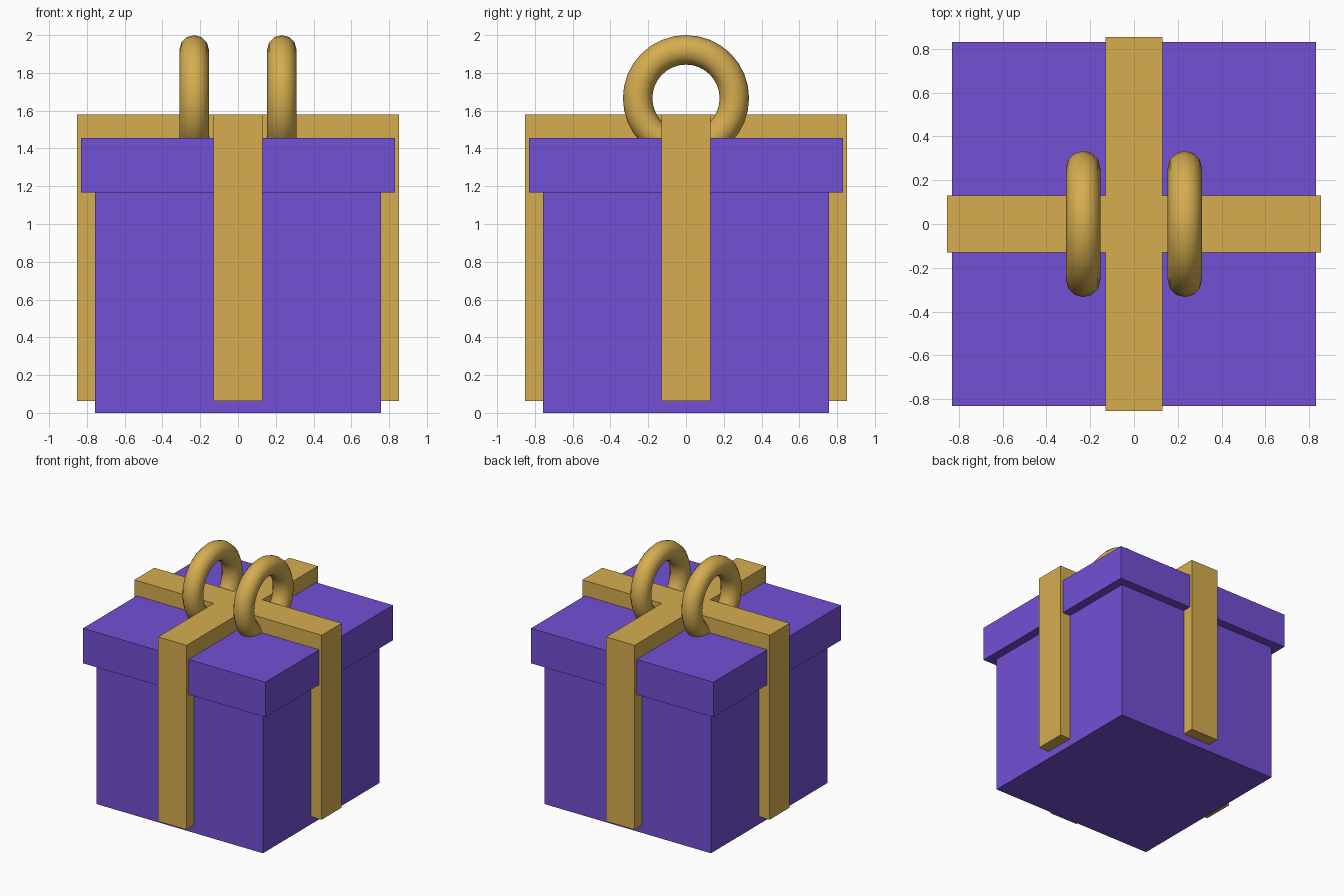
import bpy
import math

default = bpy.data.objects.get("Cube")
if default:
    bpy.data.objects.remove(default, do_unlink=True)


def make_material(name, rgb):
    mat = bpy.data.materials.new(name)
    mat.use_nodes = True
    colour = (*rgb, 1)
    mat.diffuse_color = colour
    mat.node_tree.nodes["Principled BSDF"].inputs["Base Color"].default_value = colour
    return mat


purple = make_material("purple paper", (0.17, 0.08, 0.66))
gold = make_material("gold ribbon", (0.67, 0.42, 0.08))


def box(name, width, depth, bottom, top, mat):
    """Box centred on the z axis, spanning bottom to top."""
    bpy.ops.mesh.primitive_cube_add(size=1, location=(0, 0, (bottom + top) / 2))
    obj = bpy.context.object
    obj.name = name
    obj.scale = (width, depth, top - bottom)
    bpy.ops.object.transform_apply(location=False, rotation=False, scale=True)
    obj.data.materials.append(mat)
    return obj


# Box body and overhanging lid
box("box_body", 1.515, 1.515, 0, 1.2, purple)
box("box_lid", 1.66, 1.66, 1.167, 1.455, purple)

# Crossing ribbon bands wrapped around the box
box("ribbon_front_to_back", 0.26, 1.706, 0.062, 1.58, gold)
box("ribbon_side_to_side", 1.706, 0.26, 0.062, 1.58, gold)

# Two bow loops standing on the lid
for name, side in (("bow_loop_left", 1), ("bow_loop_right", -1)):
    bpy.ops.mesh.primitive_torus_add(
        major_radius=0.256, minor_radius=0.078,
        major_segments=32, minor_segments=12,
        location=(side * 0.232, 0, 1.666), rotation=(0, math.pi / 2, 0))
    loop = bpy.context.object
    loop.name = name
    loop.data.materials.append(gold)
    bpy.ops.object.shade_smooth()
